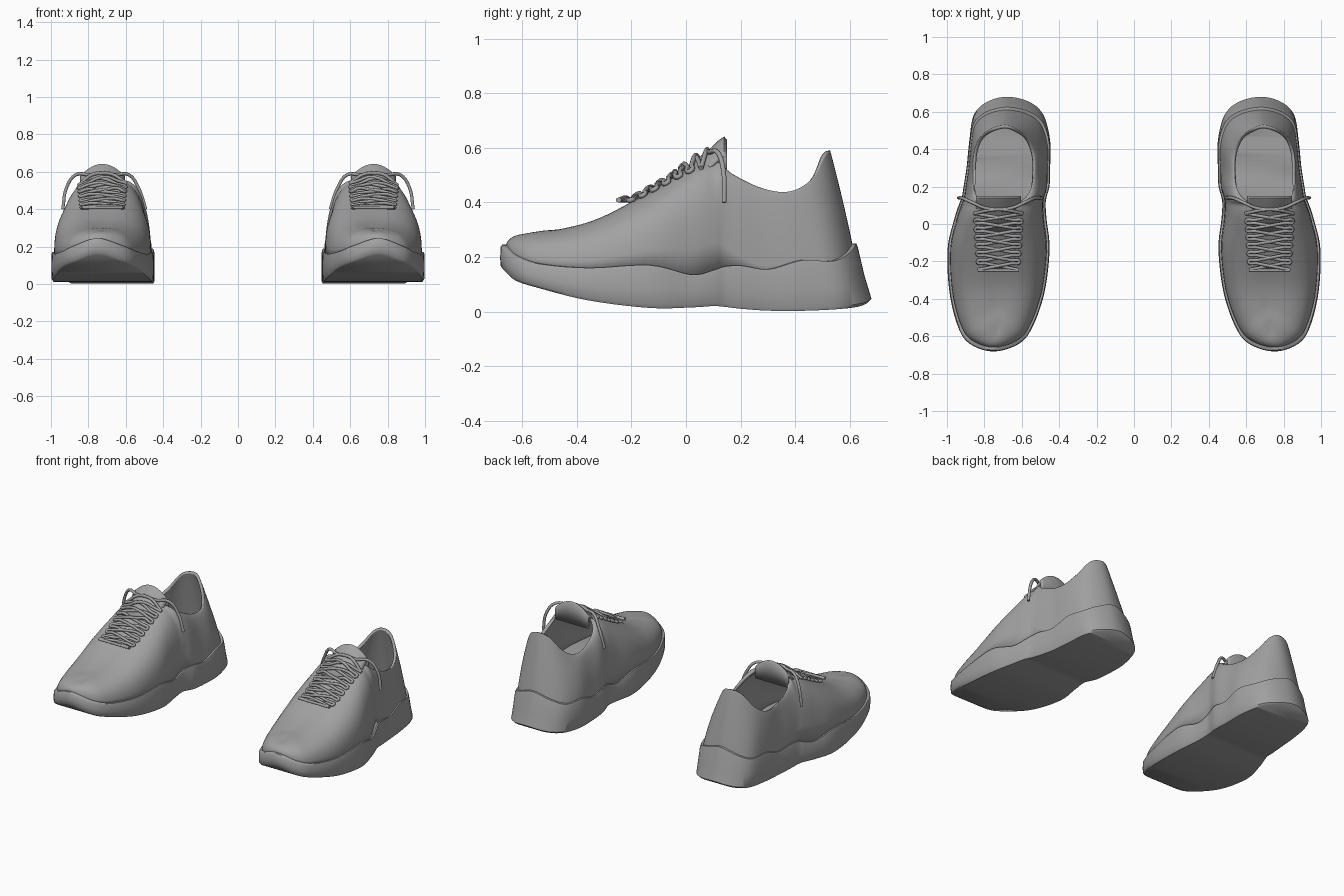
import bpy, bmesh, math
from mathutils import Vector
from mathutils.bvhtree import BVHTree

if "Cube" in bpy.data.objects:
    bpy.data.objects.remove(bpy.data.objects["Cube"])

grey = bpy.data.materials.new("shoe_grey")
grey.use_nodes = True
grey.diffuse_color = (.36, .36, .36, 1)
grey.node_tree.nodes["Principled BSDF"].inputs["Base Color"].default_value = (.36, .36, .36, 1)

CX = .725   # middle of one shoe
MID = .715  # centre used to scale the outline

# Stations from toe to heel:
# y, inner x, outer x, sole top, sole bottom, end y, end z, end inner x, end outer x, roundness
STATIONS = [
    (-.66, .75, .75, .245, .155, -.57, .285, CX, CX, .8),
    (-.62, .62, .87, .205, .115, -.5, .297, CX, CX, .8),
    (-.53, .55, .93, .175, .085, -.42, .307, CX, CX, .8),
    (-.35, .49, .973, .16, .04, -.3, .347, CX, CX, .78),
    (-.13, .465, .982, .17, .013, -.12, .447, CX, CX, .72),
    (.02, .48, .95, .135, .015, .03, .535, CX, CX, .65),
    (.1, .485, .925, .152, .02, .09, .56, CX, CX, .65),
    (.14, .48, .91, .165, .017, .11, .555, .63, .8, .75),
    (.2, .465, .9, .168, .01, .17, .505, .56, .85, 1),
    (.3, .462, .885, .155, .003, .28, .452, .535, .86, 1.3),
    (.42, .462, .872, .188, .003, .38, .44, .54, .855, 1.4),
    (.53, .495, .85, .185, .01, .46, .485, .57, .825, 1.7),
    (.588, .565, .785, .215, .02, .508, .57, .63, .765, 1.9),
    (.612, .68, .68, .25, .035, .528, .592, .69, .69, 1.9),
]
STEPS = 5


def side(row, k):
    y, xi, xo, zt, zb, ey, ez, ei, eo, e = row
    return Vector(((xi, xo)[k], y, zt, zb, (ei, eo)[k], ey, ez, e))


def spline(p, q, r, s, t):
    return q + (r - p) * (t / 2) + (p * 2 - q * 5 + r * 4 - s) * (t * t / 2) \
        + (q * 3 - p - r * 3 + s) * (t ** 3 / 2)


# Closed loop of columns: outer side toe to heel, inner side back to the toe
loop = [side(r, 1) for r in STATIONS] + [side(r, 0) for r in STATIONS[-2:0:-1]]
N = len(loop)
columns = []
for i in range(N):
    for j in range(STEPS):
        c = spline(loop[i - 1], loop[i], loop[(i + 1) % N], loop[(i + 2) % N], j / STEPS)
        if c[5] < .125:  # the two halves of the vamp meet at the middle
            c[4] = max(c[4], CX) if i < N // 2 else min(c[4], CX)
        columns.append(c)
M = len(columns)


def finish(name, bm, thickness=0, angle=40):
    mesh = bpy.data.meshes.new(name)
    bm.to_mesh(mesh)
    bm.free()
    return place(name, mesh, thickness, angle)


def place(name, mesh, thickness=0, angle=40):
    """Add the mesh as an object, with its mirrored twin for the other foot."""
    mesh.materials.clear()
    mesh.materials.append(grey)
    ob = bpy.data.objects.new(name, mesh)
    bpy.context.collection.objects.link(ob)
    bpy.ops.object.select_all(action='DESELECT')
    ob.select_set(True)
    bpy.context.view_layer.objects.active = ob
    bpy.ops.object.shade_smooth_by_angle(angle=math.radians(angle))
    if thickness:
        shell = ob.modifiers.new("thickness", 'SOLIDIFY')
        shell.thickness = thickness
        shell.offset = -1
    twin = ob.modifiers.new("other_foot", 'MIRROR')
    twin.use_mirror_merge = False
    return ob


def bridge(bm, low, high):
    for i in range(len(low)):
        j = (i + 1) % len(low)
        bm.faces.new((low[i], low[j], high[j], high[i]))


def cap(bm, ring, up):
    """Close a ring with strips running across the shoe."""
    for i in range(M // 2):
        quad = [ring[i], ring[i + 1], ring[-i - 1], ring[-i]]
        quad = list(dict.fromkeys(quad))
        if len(quad) > 2:
            bm.faces.new(quad if up else quad[::-1])


# Upper: columns rise from the sole to the vamp middle or the collar
bm = bmesh.new()
rings = []
LEVELS = 12
for k in range(LEVELS + 1):
    a = k / LEVELS * math.pi / 2
    ring = []
    for x, y, zt, zb, ex, ey, ez, e in columns:
        f = 1 - max(math.cos(a), 0) ** e if k < LEVELS else 1
        g = math.sin(a) ** e
        z0 = zt - .012
        ring.append(bm.verts.new((x + (ex - x) * f, y + (ey - y) * f, z0 + (ez - z0) * g)))
    rings.append(ring)
for low, high in zip(rings, rings[1:]):
    bridge(bm, low, high)
bmesh.ops.remove_doubles(bm, verts=bm.verts, dist=.002)
upper_tree = BVHTree.FromBMesh(bm)
finish("upper", bm, .018, 50)

# Sole: wavy top edge, flared heel, upturned toe, with the insole on top
bm = bmesh.new()


def sole_ring(scale, level, flare=0, drop=0, flat=None):
    ring = []
    for x, y, zt, zb, *rest in columns:
        yy = y * (1 + (scale - 1) * .6) + max(y - .3, 0) * .16 * flare
        z = flat if flat is not None else zb + (zt - zb) * level + drop
        ring.append(bm.verts.new((MID + (x - MID) * scale, yy, z)))
    return ring


sole = [sole_ring(1.02, 0, 1), sole_ring(1.05, 0, 1, .012), sole_ring(1.055, .45, .45),
        sole_ring(1.05, .93), sole_ring(1.035, 1), sole_ring(.96, 1), sole_ring(.9, 0, flat=.165)]
for low, high in zip(sole, sole[1:]):
    bridge(bm, low, high)
cap(bm, sole[0], False)
cap(bm, sole[-1], True)
finish("sole", bm, 0, 45)

# Tongue: arched flap that rises above the laces
bm = bmesh.new()
SPINE = [(-.04, .5), (.03, .553), (.08, .59), (.12, .628), (.14, .642), (.15, .63), (.15, .5)]
ACROSS = 12
grid = []
for y, z in SPINE:
    row = []
    for i in range(ACROSS + 1):
        u = i / ACROSS * 2 - 1
        row.append(bm.verts.new((CX + u * .12, y, z - .065 * u * u * (z > .5))))
    grid.append(row)
for low, high in zip(grid, grid[1:]):
    for i in range(ACROSS):
        bm.faces.new((low[i], low[i + 1], high[i + 1], high[i]))
tongue_tree = BVHTree.FromBMesh(bm)
finish("tongue", bm, .014, 50)


# Laces
def on_top(x, y, lift=.009):
    hits = [t.ray_cast(Vector((x, y, 2)), Vector((0, 0, -1)))[0] for t in (upper_tree, tongue_tree)]
    return Vector((x, y, max([h.z for h in hits if h] + [.4]) + lift))


def cord(name, points):
    curve = bpy.data.curves.new(name, 'CURVE')
    curve.dimensions = '3D'
    curve.bevel_depth = .009
    curve.bevel_resolution = 2
    curve.use_fill_caps = True
    curve.resolution_u = 4
    line = curve.splines.new('BEZIER')
    line.bezier_points.add(len(points) - 1)
    for b, p in zip(line.bezier_points, points):
        b.co = p
        b.handle_left_type = b.handle_right_type = 'AUTO'
    temp = bpy.data.objects.new(name + "_path", curve)
    bpy.context.collection.objects.link(temp)
    graph = bpy.context.evaluated_depsgraph_get()
    mesh = bpy.data.meshes.new_from_object(temp.evaluated_get(graph))
    bpy.data.objects.remove(temp)
    place(name, mesh, 0, 60)


ROWS = 7


def eyelet(k, s):
    return CX + s * (.11 + .02 * k / ROWS), -.245 + .043 * k


for s, label in ((1, "outer"), (-1, "inner")):
    path = []
    for k in range(ROWS):
        x0, y0 = eyelet(k, s * (-1) ** k)
        x1, y1 = eyelet(k + 1, -s * (-1) ** k)
        for t in range(5):
            f = t / 5
            lift = .009 + (.008 * math.sin(f * math.pi) if s > 0 else 0)
            path.append(on_top(x0 + (x1 - x0) * f, y0 + (y1 - y0) * f, lift))
    path.append(on_top(*eyelet(ROWS, -s)))
    cord("lace_" + label, path)
    # loose end crosses the tongue and hangs down the side
    end = [on_top(*eyelet(ROWS, -s)), on_top(CX - s * .04, .075, .012), on_top(CX + s * .07, .085, .012),
           Vector((CX + s * .14, .115, .585)), Vector((CX + s * .19, .137, .52)),
           Vector((MID + s * .222, .14, .4))]
    cord("lace_end_" + label, end)

cord("lace_bottom_bar", [on_top(CX + .11 * (i / 4 - 1), -.248) for i in range(9)])
